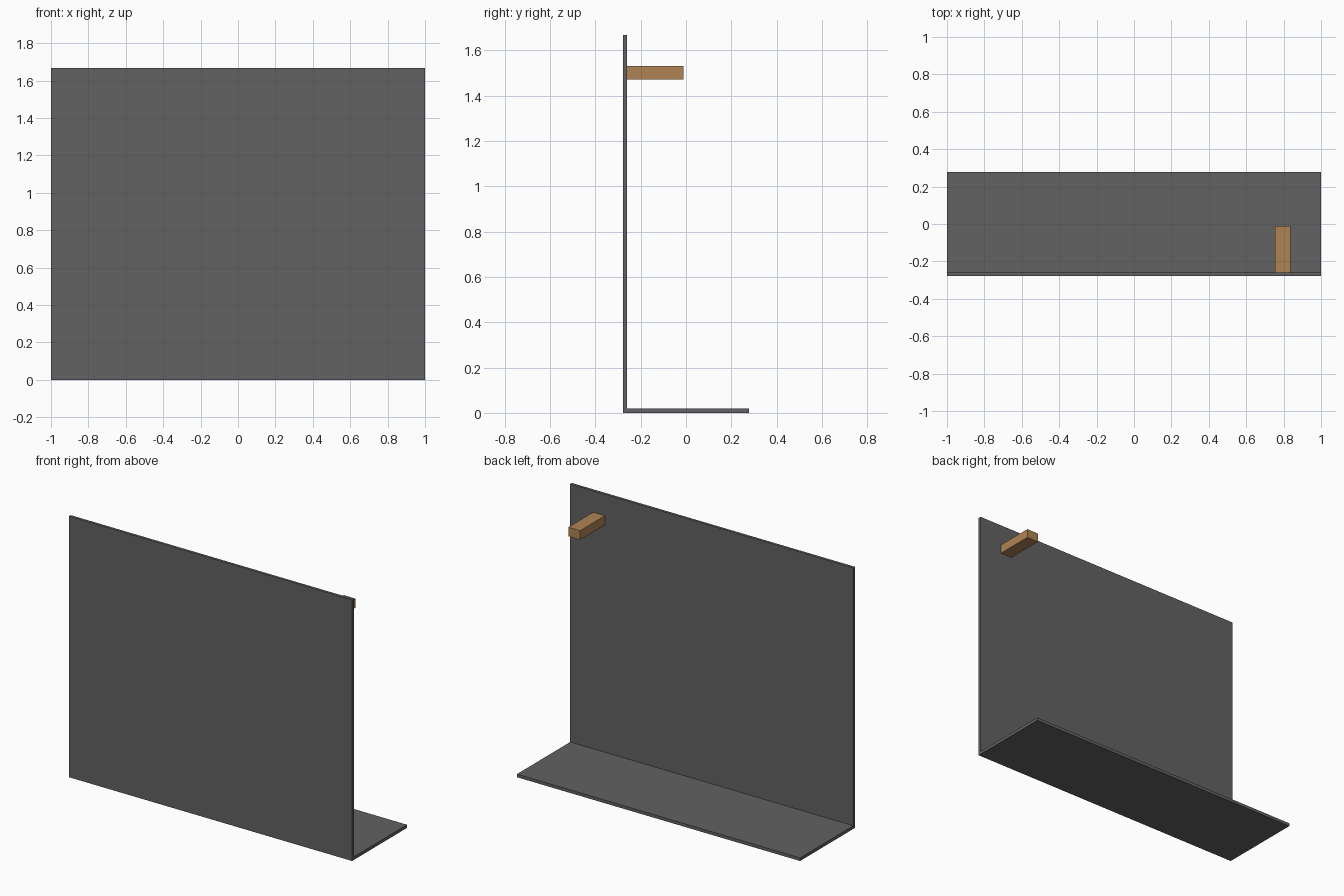
import bpy

if "Cube" in bpy.data.objects:
    bpy.data.objects.remove(bpy.data.objects["Cube"])


def material(name, rgb):
    m = bpy.data.materials.new(name)
    m.diffuse_color = (*rgb, 1.0)
    m.use_nodes = True
    m.node_tree.nodes["Principled BSDF"].inputs["Base Color"].default_value = m.diffuse_color
    return m


def box(name, lo, hi, mat):
    """Axis-aligned box between two corners."""
    centre = [(a + b) / 2 for a, b in zip(lo, hi)]
    bpy.ops.mesh.primitive_cube_add(size=1, location=centre)
    ob = bpy.context.object
    ob.name = name
    ob.scale = [b - a for a, b in zip(lo, hi)]
    bpy.ops.object.transform_apply(location=False, rotation=False, scale=True)
    ob.data.materials.append(mat)
    return ob


grey = material("dark grey", (0.122, 0.122, 0.122))
wood = material("light wood", (0.43, 0.23, 0.09))

DEPTH = 0.277      # half the overall depth
PANEL_BACK = -0.26  # rear face of the upright panel

# Upright panel and the shelf at its foot
box("upright_panel", (-1, -DEPTH, 0), (1, PANEL_BACK, 1.667), grey)
box("bottom_shelf", (-1, PANEL_BACK, 0), (1, DEPTH, 0.02), grey)

# Wooden peg on the rear of the panel
box("wooden_peg", (0.755, PANEL_BACK, 1.472), (0.838, -0.01, 1.53), wood)
